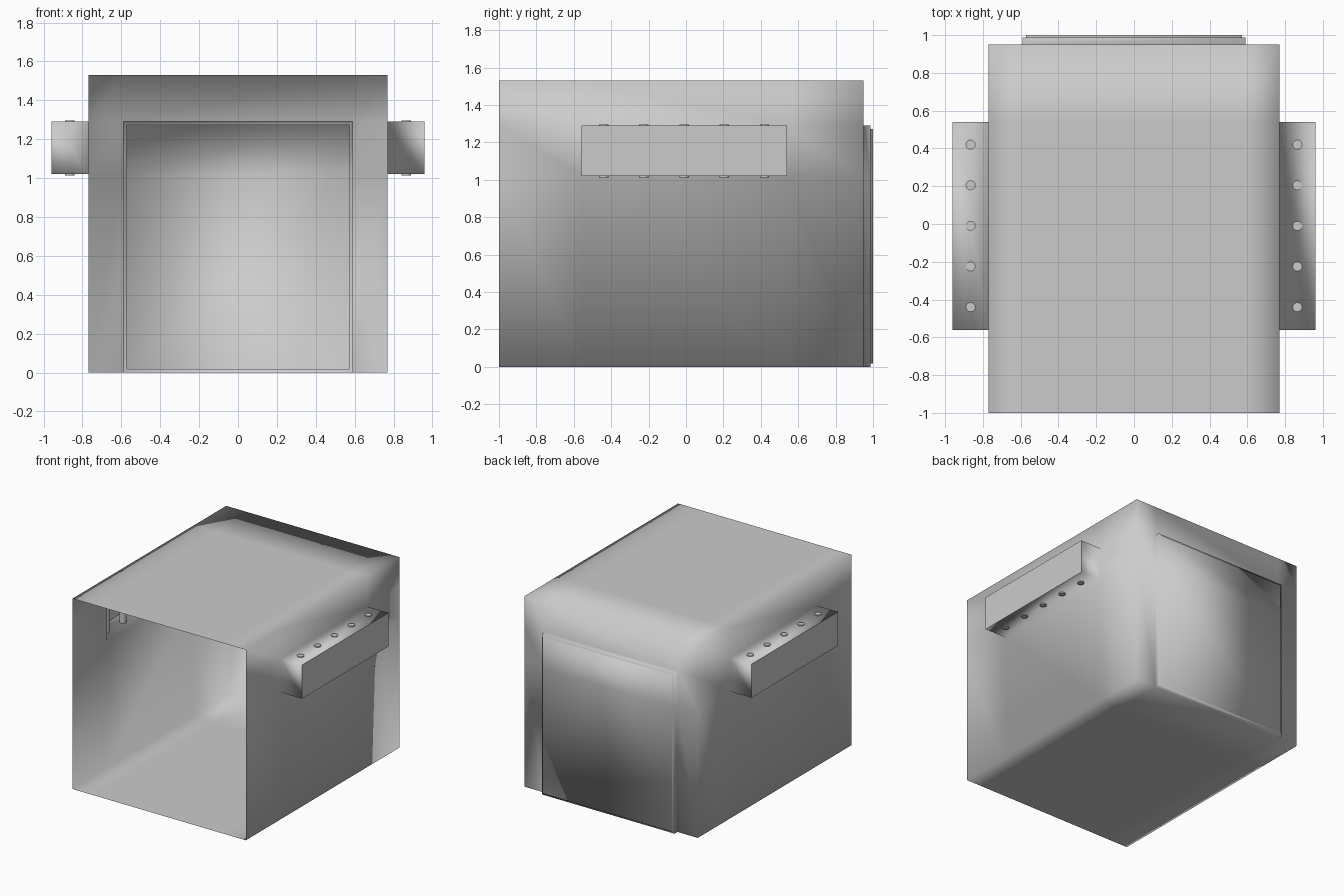
import bpy, bmesh
from mathutils import Vector

if "Cube" in bpy.data.objects:
    bpy.data.objects.remove(bpy.data.objects["Cube"])

W, H, Y0, Y1 = 0.77, 1.53, -1.0, 0.95      # shell half width, height, front, back
DOOR_W, DOOR_H = 0.59, 1.29                # rear doorway
NY0, NY1, NZ0, NZ1 = -0.56, 0.54, 1.02, 1.29   # side window niches


def extrude(bm, faces, offset):
    """Push a face region outward, leaving the hole open behind it."""
    new = bmesh.ops.extrude_face_region(bm, geom=faces)["geom"]
    old = [f for f in faces if f.is_valid]
    if old:
        bmesh.ops.delete(bm, geom=old, context='FACES')
    verts = [v for v in new if isinstance(v, bmesh.types.BMVert)]
    bmesh.ops.translate(bm, verts=verts, vec=offset)
    return [f for f in new if isinstance(f, bmesh.types.BMFace)]


def make_object(name, bm):
    mesh = bpy.data.meshes.new(name)
    bm.to_mesh(mesh)
    bm.free()
    ob = bpy.data.objects.new(name, mesh)
    bpy.context.collection.objects.link(ob)
    return ob


# Thin room shell, cut along the outlines of the doorway and niches
bm = bmesh.new()
bmesh.ops.create_cube(bm, size=1)
for v in bm.verts:
    v.co = Vector((v.co.x * 2 * W, Y0 + (v.co.y + 0.5) * (Y1 - Y0), (v.co.z + 0.5) * H))
for axis, cuts in enumerate(((-DOOR_W, DOOR_W), (NY0, NY1), (NZ0, NZ1))):
    for c in cuts:
        co, no = Vector(), Vector()
        co[axis], no[axis] = c, 1
        bmesh.ops.bisect_plane(bm, geom=bm.verts[:] + bm.edges[:] + bm.faces[:],
                               plane_co=co, plane_no=no)

# Open front
front = [f for f in bm.faces if f.calc_center_median().y < Y0 + 0.001]
bmesh.ops.delete(bm, geom=front, context='FACES')

# Side niches with crisp outer rims
for side in (-1, 1):
    niche = []
    for f in bm.faces:
        c = f.calc_center_median()
        if c.x * side > W - 0.001 and NY0 < c.y < NY1 and NZ0 < c.z < NZ1:
            niche.append(f)
    cap = extrude(bm, niche, (side * 0.19, 0, 0))
    for f in cap:
        for e in f.edges:
            e.smooth = False

# Stepped rear doorway
door = []
for f in bm.faces:
    c = f.calc_center_median()
    if c.y > Y1 - 0.001 and abs(c.x) < DOOR_W and c.z < DOOR_H:
        door.append(f)
door = extrude(bm, door, (0, 0.037, 0))
bmesh.ops.inset_region(bm, faces=door, thickness=0.017, depth=0, use_even_offset=True)
extrude(bm, door, (0, 0.013, 0))

for f in bm.faces:
    f.smooth = True
make_object("room_shell", bm)

# Upright bars inside each niche, ends poking through the sill and lintel
for side, label in ((-1, "left"), (1, "right")):
    bm = bmesh.new()
    for i in range(-2, 3):
        ring = bmesh.ops.create_cone(bm, cap_ends=True, segments=12, radius1=0.025,
                                     radius2=0.025, depth=0.284)["verts"]
        bmesh.ops.translate(bm, verts=ring, vec=(side * 0.865, -0.01 + i * 0.215, 1.155))
    for f in bm.faces:
        f.smooth = len(f.verts) == 4
    for e in bm.edges:
        e.smooth = all(len(f.verts) == 4 for f in e.link_faces)
    make_object(label + "_window_bars", bm)
